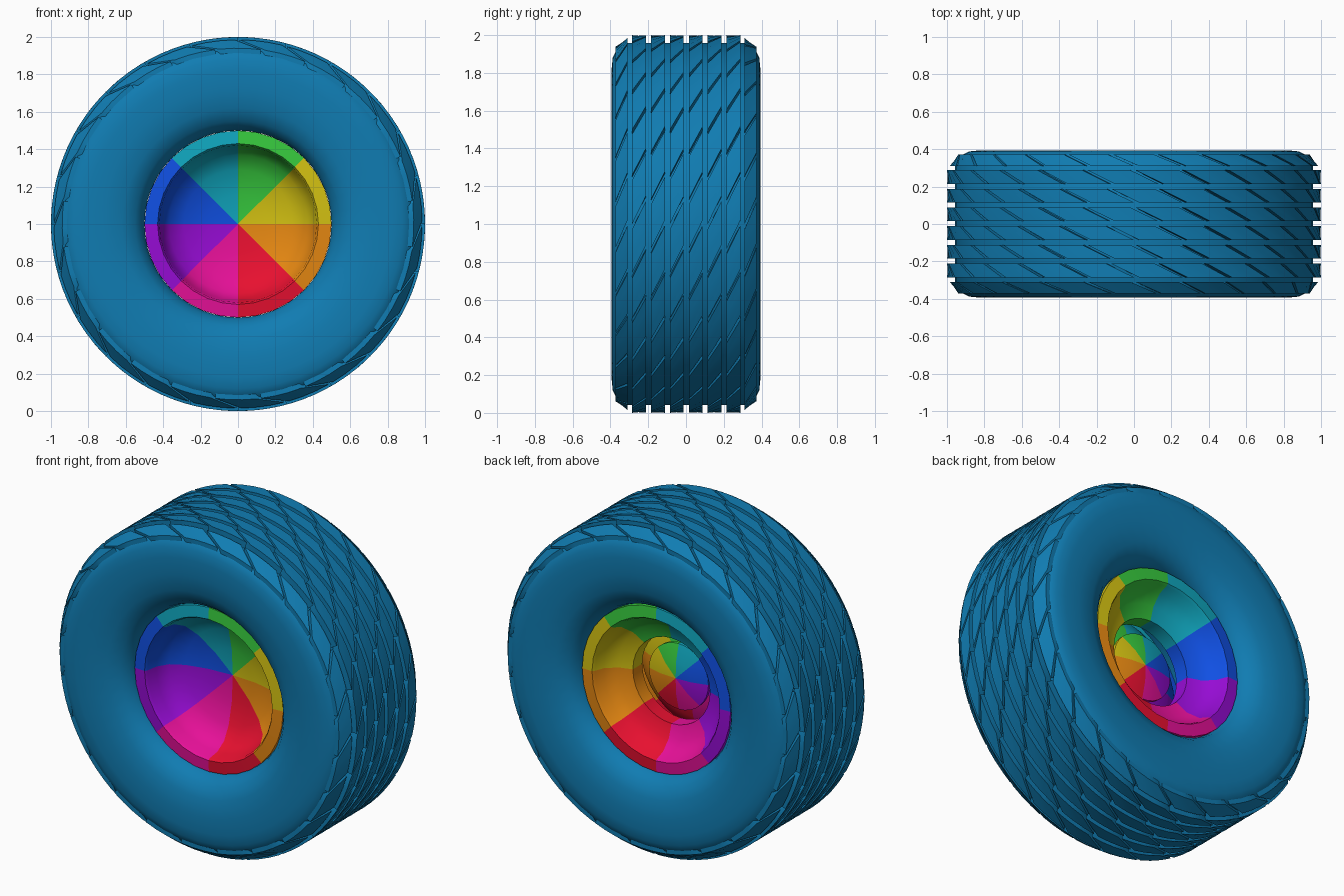
import bpy, bmesh, math

if "Cube" in bpy.data.objects:
    bpy.data.objects.remove(bpy.data.objects["Cube"])

def linear(c):
    c /= 255
    return c / 12.92 if c <= 0.04045 else ((c + 0.055) / 1.055) ** 2.4

def material(name, rgb):
    m = bpy.data.materials.new(name)
    m.diffuse_color = (*[linear(c) for c in rgb], 1)
    m.use_nodes = True
    m.node_tree.nodes["Principled BSDF"].inputs["Base Color"].default_value = m.diffuse_color
    return m

tyre_mat = material("tyre_blue", (16, 124, 178))
# wedge colours, counter-clockwise from +x, 45 degrees each
wedge_mats = [material(n, c) for n, c in (
    ("yellow", (212, 194, 18)), ("green", (55, 202, 62)),
    ("teal", (16, 168, 192)), ("blue", (16, 80, 228)),
    ("purple", (150, 12, 212)), ("magenta", (230, 16, 152)),
    ("red", (232, 16, 48)), ("orange", (230, 136, 18)))]

def point(r, y, a):
    return (r * math.cos(a), y, 1 + r * math.sin(a))

def finish(bm, name, mats, wedges=False, angle=35):
    bmesh.ops.remove_doubles(bm, verts=bm.verts, dist=1e-5)
    bmesh.ops.recalc_face_normals(bm, faces=bm.faces)
    if wedges:
        for f in bm.faces:
            c = f.calc_center_median()
            a = math.atan2(c.z - 1, c.x) % math.tau
            f.material_index = int(a / (math.tau / 8)) % 8
    me = bpy.data.meshes.new(name)
    bm.to_mesh(me)
    bm.free()
    ob = bpy.data.objects.new(name, me)
    bpy.context.collection.objects.link(ob)
    for m in mats:
        me.materials.append(m)
    bpy.ops.object.select_all(action='DESELECT')
    ob.select_set(True)
    bpy.context.view_layer.objects.active = ob
    bpy.ops.object.shade_smooth_by_angle(angle=math.radians(angle))
    return ob

def lathe(name, profile, n, mats, wedges=False, angle=35):
    """Revolve a closed (radius, y) profile around the wheel axis."""
    bm = bmesh.new()
    rings = [[bm.verts.new(point(r, y, math.tau * i / n)) for r, y in profile]
             for i in range(n)]
    k = len(profile)
    for i in range(n):
        a, b = rings[i], rings[(i + 1) % n]
        for j in range(k):
            bm.faces.new((a[j], a[(j + 1) % k], b[(j + 1) % k], b[j]))
    return finish(bm, name, mats, wedges, angle)

# tyre carcass: half profile mirrored across the middle
half = [(0.50, -0.26), (0.515, -0.30), (0.55, -0.345), (0.62, -0.378),
        (0.72, -0.393), (0.82, -0.394), (0.88, -0.388), (0.93, -0.365),
        (0.957, -0.32)]
lathe("tyre_body", half + [(r, -y) for r, y in reversed(half)], 48, [tyre_mat])

# tread: rings of blocks with slanted ends, leaving grooves and slots between
def tread_ring(name, y0, y1, r0, r1, phase, count=24, segs=3):
    bm = bmesh.new()
    pitch = math.tau / count
    slot, slant = 0.028, 0.15
    for b in range(count):
        start = (b + phase) * pitch
        prev = None
        for s in range(segs + 1):
            a = start + (pitch - slot) * s / segs
            cur = [bm.verts.new(point(r, y, a + t)) for r, y, t in (
                (0.90, y0, 0), (r0, y0, 0), (r1, y1, slant), (0.90, y1, slant))]
            if prev:
                for j in range(4):
                    k = (j + 1) % 4
                    bm.faces.new((prev[j], prev[k], cur[k], cur[j]))
            if s in (0, segs):
                bm.faces.new(cur)
            prev = cur
    finish(bm, name, [tyre_mat])

for i in range(6):
    y = -0.285 + 0.1 * i
    tread_ring(f"tread_rib_{i + 1}", y, y + 0.073, 1.0, 1.0, 0.5 * (i % 2))
tread_ring("front_shoulder_tread", -0.372, -0.31, 0.94, 0.985, 0.5)
tread_ring("back_shoulder_tread", 0.31, 0.372, 0.985, 0.94, 0.0)

# front of the rim: lip and deep bowl
lathe("front_rim_bowl", [
    (0.50, -0.20), (0.50, -0.28), (0.43, -0.285), (0.42, -0.27), (0.41, -0.20),
    (0.37, -0.135), (0.29, -0.09), (0.16, -0.06), (0, -0.05),
    (0, -0.03), (0.16, -0.04), (0.30, -0.07), (0.39, -0.12), (0.43, -0.20)],
    32, wedge_mats, True)

# back of the rim: lip and funnel with an open middle
lathe("back_rim_funnel", [
    (0.50, 0.20), (0.50, 0.285), (0.43, 0.29), (0.42, 0.275), (0.40, 0.22),
    (0.34, 0.165), (0.26, 0.14), (0.26, 0.05),
    (0.275, 0.05), (0.28, 0.12), (0.35, 0.145), (0.42, 0.20)],
    32, wedge_mats, True)

# hub seen through the back opening
lathe("hub", [(0, 0.10), (0.10, 0.095), (0.20, 0.07), (0.20, 0.05), (0, 0.05)],
      32, wedge_mats, True)
